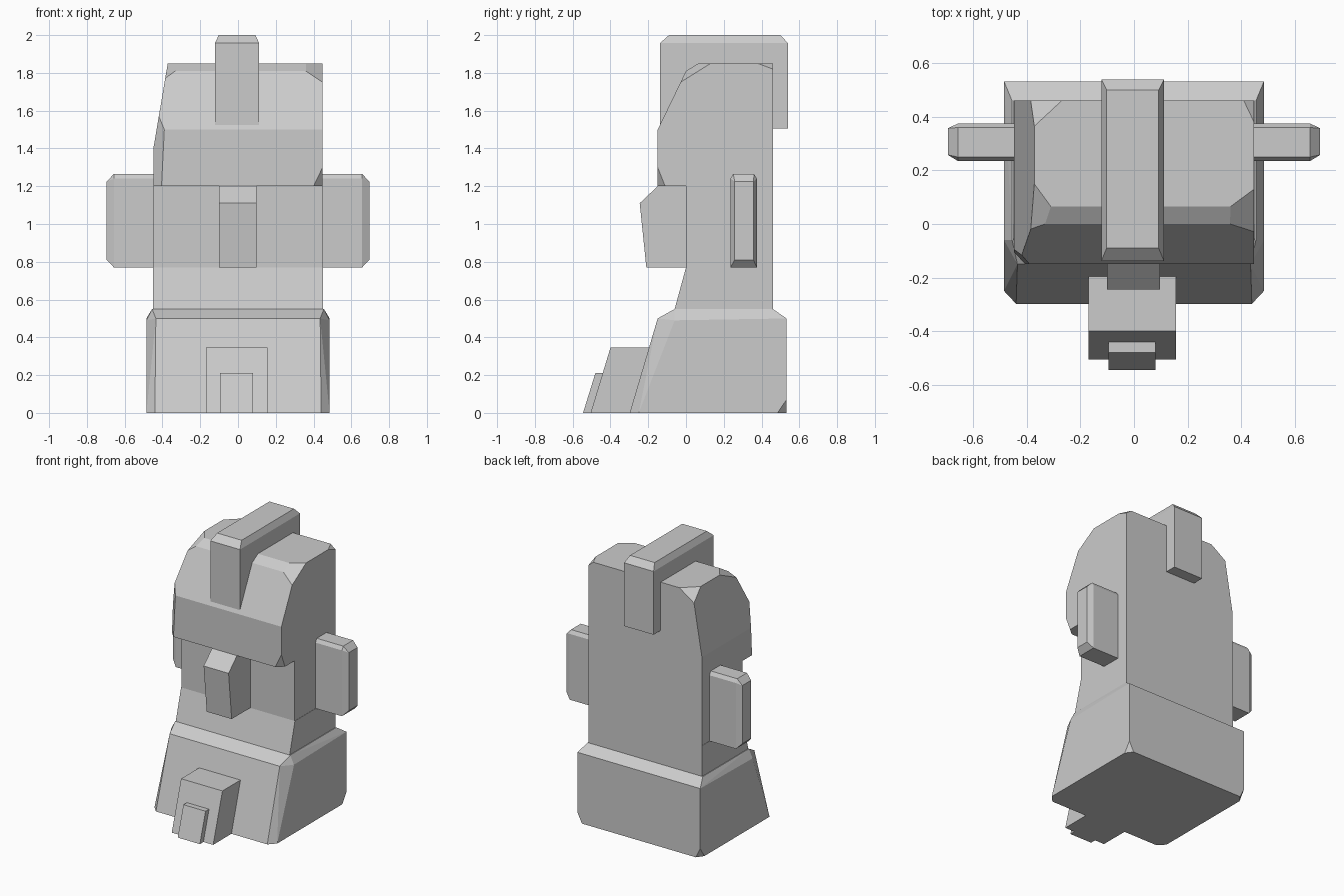
import bpy, bmesh
from mathutils import Vector

cube = bpy.data.objects.get("Cube")
if cube:
    bpy.data.objects.remove(cube, do_unlink=True)

stone = bpy.data.materials.new("pale_stone")
stone.use_nodes = True
GREY = (0.6, 0.6, 0.6, 1)
stone.diffuse_color = GREY
stone.node_tree.nodes["Principled BSDF"].inputs["Base Color"].default_value = GREY


def hull(points):
    """Closed convex solid around the points, with flat faces merged."""
    bm = bmesh.new()
    for p in points:
        bm.verts.new(p)
    res = bmesh.ops.convex_hull(bm, input=bm.verts[:])
    bmesh.ops.delete(bm, geom=[v for v in bm.verts if not v.link_faces], context='VERTS')
    bmesh.ops.dissolve_limit(bm, angle_limit=0.01, verts=bm.verts[:], edges=bm.edges[:])
    bmesh.ops.recalc_face_normals(bm, faces=bm.faces[:])
    return bm


def block(name, points, cuts=()):
    """Convex block, chipped by planes through three points each."""
    bm = hull(points)
    for a, b, c in cuts:
        a, b, c = Vector(a), Vector(b), Vector(c)
        normal = (b - a).cross(c - a).normalized()
        middle = sum((v.co for v in bm.verts), Vector()) / len(bm.verts)
        if normal.dot(middle - a) > 0:
            normal.negate()
        bmesh.ops.bisect_plane(bm, geom=bm.verts[:] + bm.edges[:] + bm.faces[:],
                               plane_co=a, plane_no=normal, clear_outer=True)
        kept = [v.co.copy() for v in bm.verts]
        bm.free()
        bm = hull(kept)
    mesh = bpy.data.meshes.new(name)
    bm.to_mesh(mesh)
    bm.free()
    mesh.materials.append(stone)
    obj = bpy.data.objects.new(name, mesh)
    bpy.context.scene.collection.objects.link(obj)


def slab(x0, x1, profile):
    """Side profile (y, z) swept across x."""
    return [(x, y, z) for x in (x0, x1) for y, z in profile]


def rect(x0, x1, y0, y1, z):
    return [(x, y, z) for x in (x0, x1) for y in (y0, y1)]


# Base with bevelled shoulder and chamfered front corners
base = rect(-0.455, 0.455, -0.06, 0.46, 0.55)
for s in (-1, 1):
    base += [(s * 0.44, -0.298, 0), (s * 0.485, -0.25, 0),
             (s * 0.435, -0.15, 0.5), (s * 0.485, -0.06, 0.49),
             (s * 0.485, 0.532, 0), (s * 0.485, 0.532, 0.5)]
block("base", base, [[(s * 0.485, 0.485, 0), (s * 0.45, 0.532, 0), (s * 0.485, 0.532, 0.07)]
                     for s in (-1, 1)])

# Neck and recessed face
block("neck", slab(-0.45, 0.45, [(-0.06, 0.55), (0, 0.77), (0.46, 0.77), (0.46, 0.55)]))
block("face", slab(-0.448, 0.448, [(0, 0.77), (0, 1.2), (0.46, 1.2), (0.46, 0.77)]))

# Overhanging brow and head, tapered on one side with chipped corners
block("head",
      slab(-0.448, 0.448, [(-0.15, 1.2), (-0.15, 1.5), (0, 1.81),
                           (0.065, 1.85), (0.46, 1.85), (0.46, 1.2)]),
      [[(-0.448, 0, 1.4), (-0.448, 1, 1.4), (-0.372, 0, 1.85)],
       [(-0.405, -0.15, 1.2), (-0.39, -0.15, 1.5), (-0.448, -0.1, 1.3)],
       [(0.4, -0.15, 1.2), (0.448, -0.15, 1.3), (0.448, -0.11, 1.2)],
       [(0.448, -0.03, 1.75), (0.448, 0.13, 1.85), (0.36, 0.065, 1.85)],
       [(0.448, 0.38, 1.85), (0.41, 0.46, 1.85), (0.448, 0.46, 1.82)],
       [(-0.372, 0.365, 1.85), (-0.27, 0.46, 1.85), (-0.387, 0.46, 1.77)],
       [(-0.372, 0.15, 1.85), (-0.31, 0.065, 1.85), (-0.387, -0.02, 1.77)]])

# Nose
block("nose", slab(-0.1, 0.097, [(0.02, 0.77), (-0.21, 0.77), (-0.245, 1.11),
                                 (-0.15, 1.2), (0.02, 1.2)]))

# Ears with bevelled ends
for name, s in (("right_ear", -1), ("left_ear", 1)):
    ear = slab(s * 0.42, s * 0.657, [(0.235, 0.77), (0.375, 0.77), (0.375, 1.24),
                                     (0.36, 1.265), (0.25, 1.265), (0.235, 1.24)])
    ear += [(s * 0.695, y, z) for y in (0.258, 0.357) for z in (0.81, 1.225)]
    block(name, ear)

# Crest along the top of the head
block("crest", rect(-0.122, 0.112, -0.138, 0.54, 1.505)
      + rect(-0.122, 0.112, -0.138, 0.54, 1.957)
      + rect(-0.102, 0.092, -0.09, 0.5, 2.0))

# Stepped blocks at the foot
block("large_step", slab(-0.17, 0.157, [(-0.505, 0), (-0.4, 0.345), (-0.15, 0.345), (-0.15, 0)]))
block("small_step", slab(-0.095, 0.08, [(-0.545, 0), (-0.48, 0.21), (-0.4, 0.21), (-0.4, 0)]))
